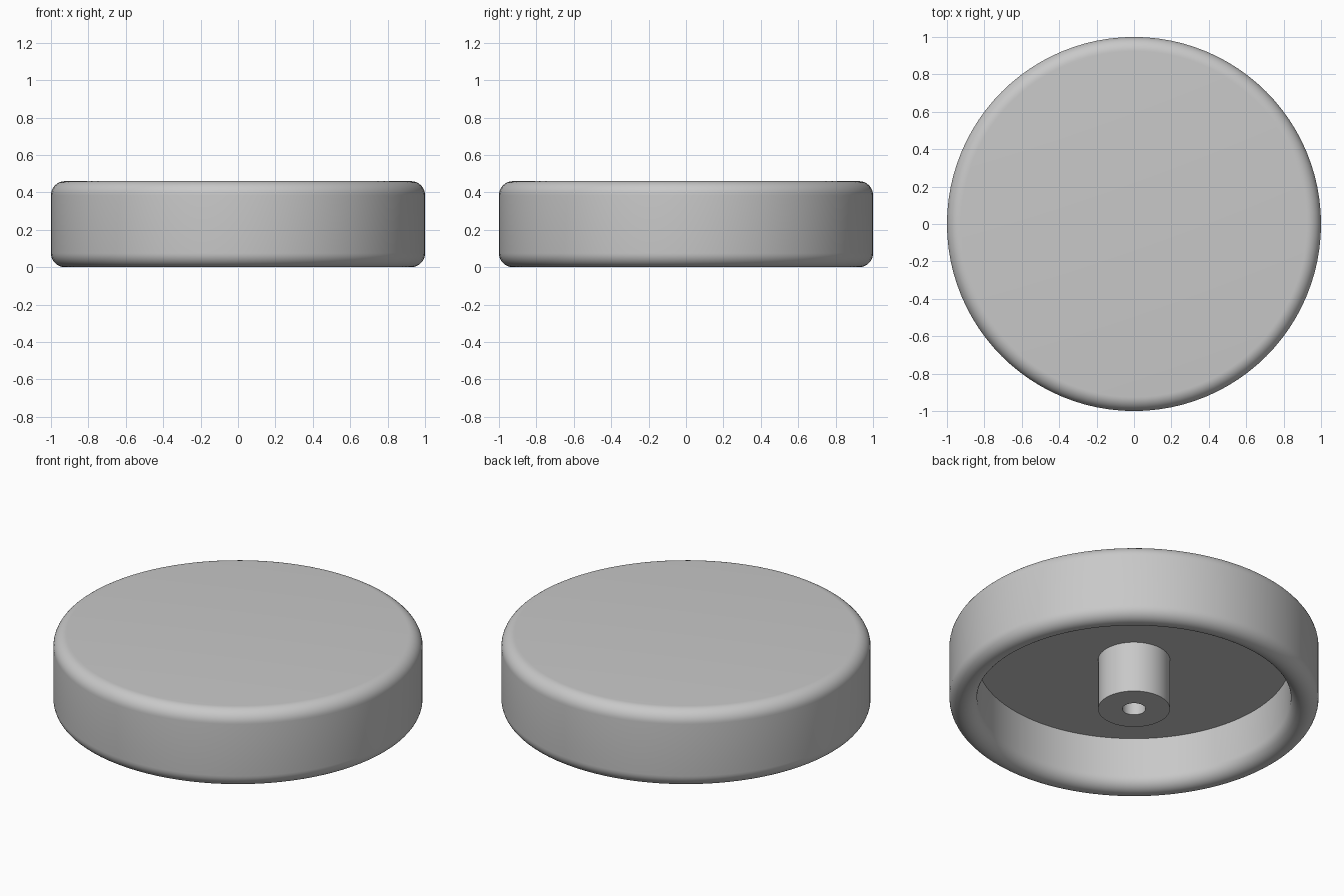
import bpy, bmesh
from math import sin, cos, pi, radians

HEIGHT, RADIUS, FILLET = 0.46, 1.0, 0.075
INNER = RADIUS - 2 * FILLET
FLOOR = 0.305

cube = bpy.data.objects.get("Cube")
if cube:
    bpy.data.objects.remove(cube, do_unlink=True)

grey = bpy.data.materials.new("plain grey")
grey.use_nodes = True
colour = (0.58, 0.58, 0.58, 1)
grey.diffuse_color = colour
grey.node_tree.nodes["Principled BSDF"].inputs["Base Color"].default_value = colour


def arc(r, z, start, end, steps=10):
    """Fillet points around a centre, angles in degrees."""
    angles = [radians(start + (end - start) * i / steps) for i in range(steps + 1)]
    return [(r + FILLET * cos(a), z + FILLET * sin(a)) for a in angles]


def lathe(name, profile, segments):
    """Turn a profile of (radius, height) points around the z axis."""
    bm = bmesh.new()
    verts = [bm.verts.new((r, 0, z)) for r, z in profile]
    edges = [bm.edges.new(pair) for pair in zip(verts, verts[1:])]
    bmesh.ops.spin(bm, geom=verts + edges, cent=(0, 0, 0), axis=(0, 0, 1),
                   angle=2 * pi, steps=segments, use_merge=True)
    bmesh.ops.remove_doubles(bm, verts=bm.verts, dist=0.0001)
    bmesh.ops.recalc_face_normals(bm, faces=bm.faces)
    mesh = bpy.data.meshes.new(name)
    bm.to_mesh(mesh)
    bm.free()
    mesh.materials.append(grey)
    obj = bpy.data.objects.new(name, mesh)
    bpy.context.collection.objects.link(obj)
    bpy.ops.object.select_all(action="DESELECT")
    obj.select_set(True)
    bpy.context.view_layer.objects.active = obj
    bpy.ops.object.shade_smooth_by_angle(angle=radians(30))
    return obj


# Hollow cap: flat top, rounded shoulder, fully rounded rim, recessed underside
mid = RADIUS - FILLET
cap_profile = ([(0, HEIGHT)]
               + arc(mid, HEIGHT - FILLET, 90, 0)
               + arc(mid, FILLET, 0, -180, 20)
               + [(INNER, FLOOR), (0, FLOOR)])
lathe("cap", cap_profile, 96)

# Central post with a blind screw hole, sunk a little into the cap
POST, HOLE, DEPTH = 0.195, 0.063, 0.2
lathe("centre_post", [(0, DEPTH), (HOLE, DEPTH), (HOLE, 0), (POST, 0),
                      (POST, FLOOR + 0.02), (0, FLOOR + 0.02)], 48)
